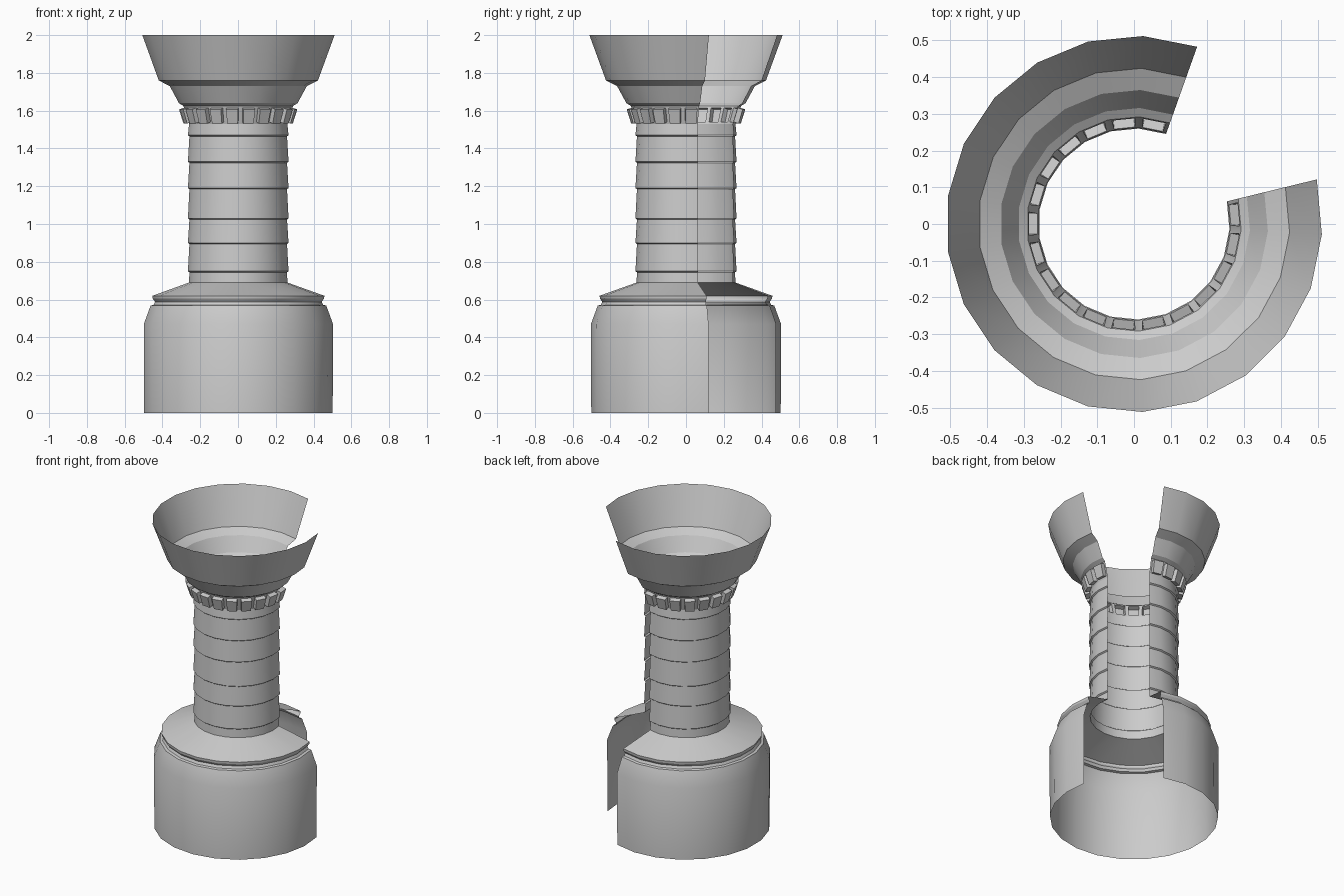
import bpy
import bmesh
from math import cos, sin, radians

cube = bpy.data.objects.get("Cube")
if cube:
    bpy.data.objects.remove(cube)

SEGMENTS = 18
START, SWEEP = radians(70.4), radians(303.3)   # open wedge at the back left

stone = bpy.data.materials.new("light grey")
stone.use_nodes = True
GREY = (0.6, 0.6, 0.6, 1)
stone.diffuse_color = GREY
stone.node_tree.nodes["Principled BSDF"].inputs["Base Color"].default_value = GREY


def sweep_shell(profile):
    """Open shell swept around z from (radius, height) points, top to bottom."""
    bm = bmesh.new()
    columns = []
    for i in range(SEGMENTS + 1):
        a = START + SWEEP * i / SEGMENTS
        columns.append([bm.verts.new((r * cos(a), r * sin(a), z)) for r, z in profile])
    for left, right in zip(columns, columns[1:]):
        for j in range(len(profile) - 1):
            bm.faces.new((left[j], left[j + 1], right[j + 1], right[j]))
    bm.normal_update()
    return bm


def finish(bm, name, angle=25):
    mesh = bpy.data.meshes.new(name)
    bm.to_mesh(mesh)
    bm.free()
    mesh.materials.append(stone)
    obj = bpy.data.objects.new(name, mesh)
    bpy.context.collection.objects.link(obj)
    bpy.ops.object.select_all(action='DESELECT')
    obj.select_set(True)
    bpy.context.view_layer.objects.active = obj
    bpy.ops.object.shade_smooth_by_angle(angle=radians(angle))


# Flared crown
finish(sweep_shell([(0.512, 2.0), (0.424, 1.76), (0.365, 1.73),
                    (0.316, 1.64), (0.292, 1.625)]), "crown")

# Sloping collar with a row of hollow blocks pushed outward
bm = sweep_shell([(0.292, 1.625), (0.262, 1.53)])
panels = bm.faces[:]
bmesh.ops.inset_individual(bm, faces=panels, thickness=0.015)
blocks = bmesh.ops.extrude_discrete_faces(bm, faces=panels)["faces"]
for face in blocks:
    face.normal_update()
    bmesh.ops.translate(bm, verts=face.verts[:], vec=face.normal * 0.028)
finish(bm, "block_collar")

# Column of slightly flared bands
joints = [1.53, 1.47, 1.33, 1.19, 1.03, 0.90, 0.75]
column = [(0.262, joints[0])]
for top, bottom in zip(joints, joints[1:]):
    column += [(0.268, bottom), (0.260, bottom - 0.006)]
column.append((0.262, 0.69))
finish(sweep_shell(column), "column")

# Base drum with a conical roof, lip and groove
finish(sweep_shell([(0.262, 0.69), (0.458, 0.62), (0.456, 0.605), (0.444, 0.588),
                    (0.452, 0.572), (0.468, 0.568), (0.504, 0.47), (0.502, 0.0)]), "base")
